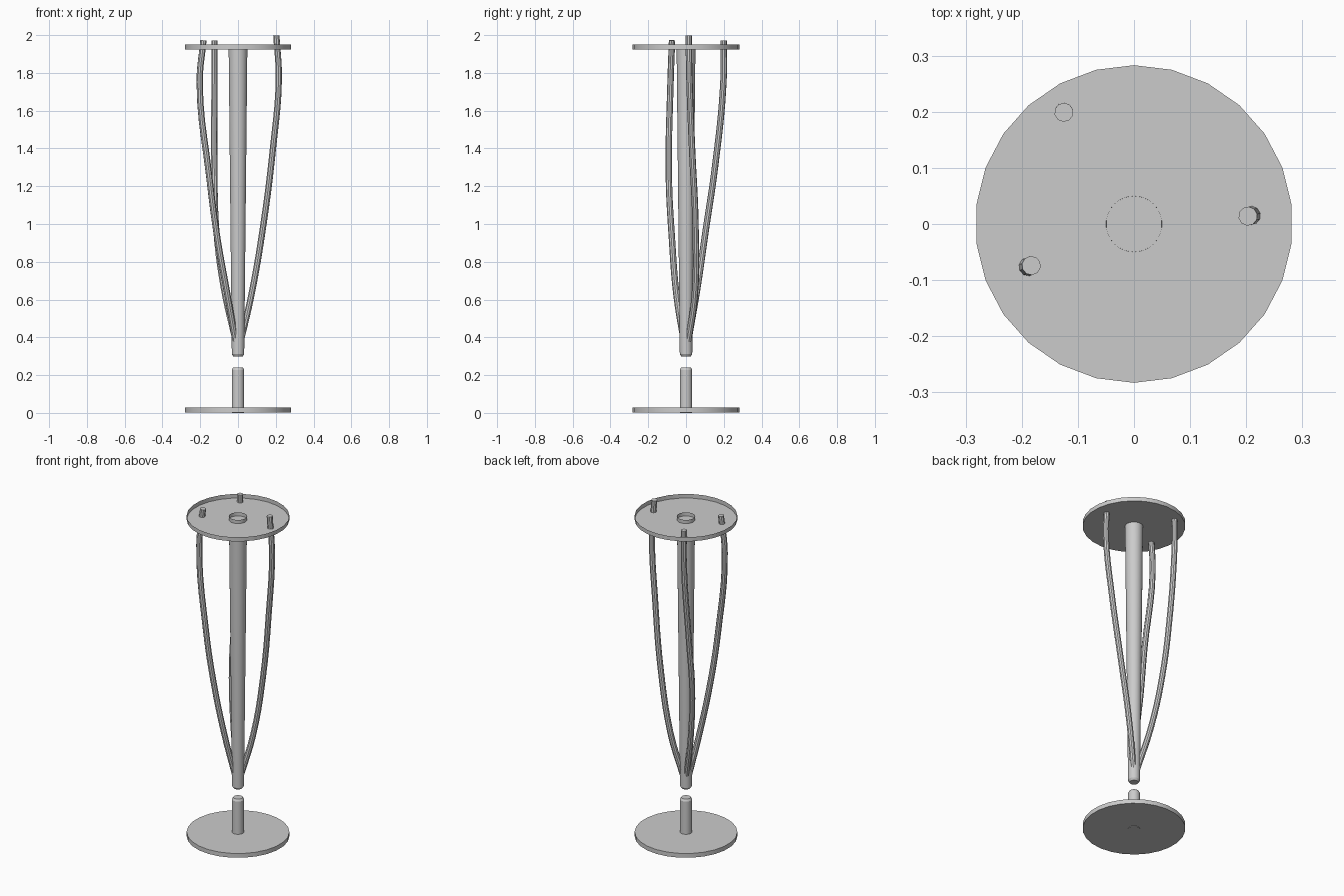
import bpy, bmesh, math

if "Cube" in bpy.data.objects:
    bpy.data.objects.remove(bpy.data.objects["Cube"])

SIDES = 26


def lathe(name, profile, cap_bottom=True, cap_top=True):
    """Revolve (radius, z) points, listed bottom to top, around the z axis."""
    bm = bmesh.new()
    rings = []
    for r, z in profile:
        ring = []
        for i in range(SIDES):
            a = math.pi / 2 + 2 * math.pi * i / SIDES
            ring.append(bm.verts.new((r * math.cos(a), r * math.sin(a), z)))
        rings.append(ring)
    for lo, hi in zip(rings, rings[1:]):
        for i in range(SIDES):
            j = (i + 1) % SIDES
            bm.faces.new((lo[i], lo[j], hi[j], hi[i]))
    if cap_bottom:
        bm.faces.new(rings[0][::-1])
    if cap_top:
        bm.faces.new(rings[-1])
    mesh = bpy.data.meshes.new(name)
    bm.to_mesh(mesh)
    bm.free()
    obj = bpy.data.objects.new(name, mesh)
    bpy.context.collection.objects.link(obj)
    smooth(obj)
    return obj


def smooth(obj):
    bpy.ops.object.select_all(action='DESELECT')
    obj.select_set(True)
    bpy.context.view_layer.objects.active = obj
    bpy.ops.object.shade_smooth_by_angle(angle=math.radians(30))


def rod(name, points, radius=0.017):
    """Bent rod swept along a smooth path, turned into a mesh."""
    curve = bpy.data.curves.new(name, 'CURVE')
    curve.dimensions = '3D'
    curve.bevel_depth = radius
    curve.bevel_resolution = 3
    curve.resolution_u = 5
    curve.use_fill_caps = True
    spline = curve.splines.new('BEZIER')
    spline.bezier_points.add(len(points) - 1)
    for bp, p in zip(spline.bezier_points, points):
        bp.co = p
        bp.handle_left_type = bp.handle_right_type = 'AUTO'
    obj = bpy.data.objects.new(name, curve)
    bpy.context.collection.objects.link(obj)
    bpy.ops.object.select_all(action='DESELECT')
    obj.select_set(True)
    bpy.context.view_layer.objects.active = obj
    bpy.ops.object.convert(target='MESH')
    smooth(bpy.context.view_layer.objects.active)


# Solid foot disc and its short post
lathe("base_disc", [(0.283, 0.003), (0.283, 0.029)])
lathe("base_post", [(0.033, 0.0), (0.033, 0.228), (0.026, 0.24)])

# Tapered centre pole, open at the top, with a chamfered lower tip
lathe("centre_pole", [(0.025, 0.298), (0.033, 0.311), (0.034, 0.40), (0.05, 1.947)],
      cap_top=False)

# Shallow top tray: floor and rim, open above
lathe("top_tray", [(0.283, 1.925), (0.283, 1.95)], cap_top=False)

# Three bent rods rising from the pole tip through the tray
rod("right_rod", [(0.012, 0.010, 0.37), (0.07, 0.046, 0.62), (0.135, 0.050, 1.0),
                  (0.185, 0.032, 1.4), (0.216, 0.018, 1.77), (0.203, 0.014, 1.998)])
rod("back_rod", [(-0.010, 0.010, 0.37), (-0.075, 0.06, 0.66), (-0.115, 0.105, 0.97),
                 (-0.125, 0.152, 1.29), (-0.125, 0.198, 1.75), (-0.125, 0.199, 1.972)])
rod("left_rod", [(-0.012, -0.010, 0.37), (-0.055, -0.05, 0.62), (-0.11, -0.075, 0.93),
                 (-0.152, -0.091, 1.25), (-0.203, -0.082, 1.75), (-0.183, -0.074, 1.972)])
